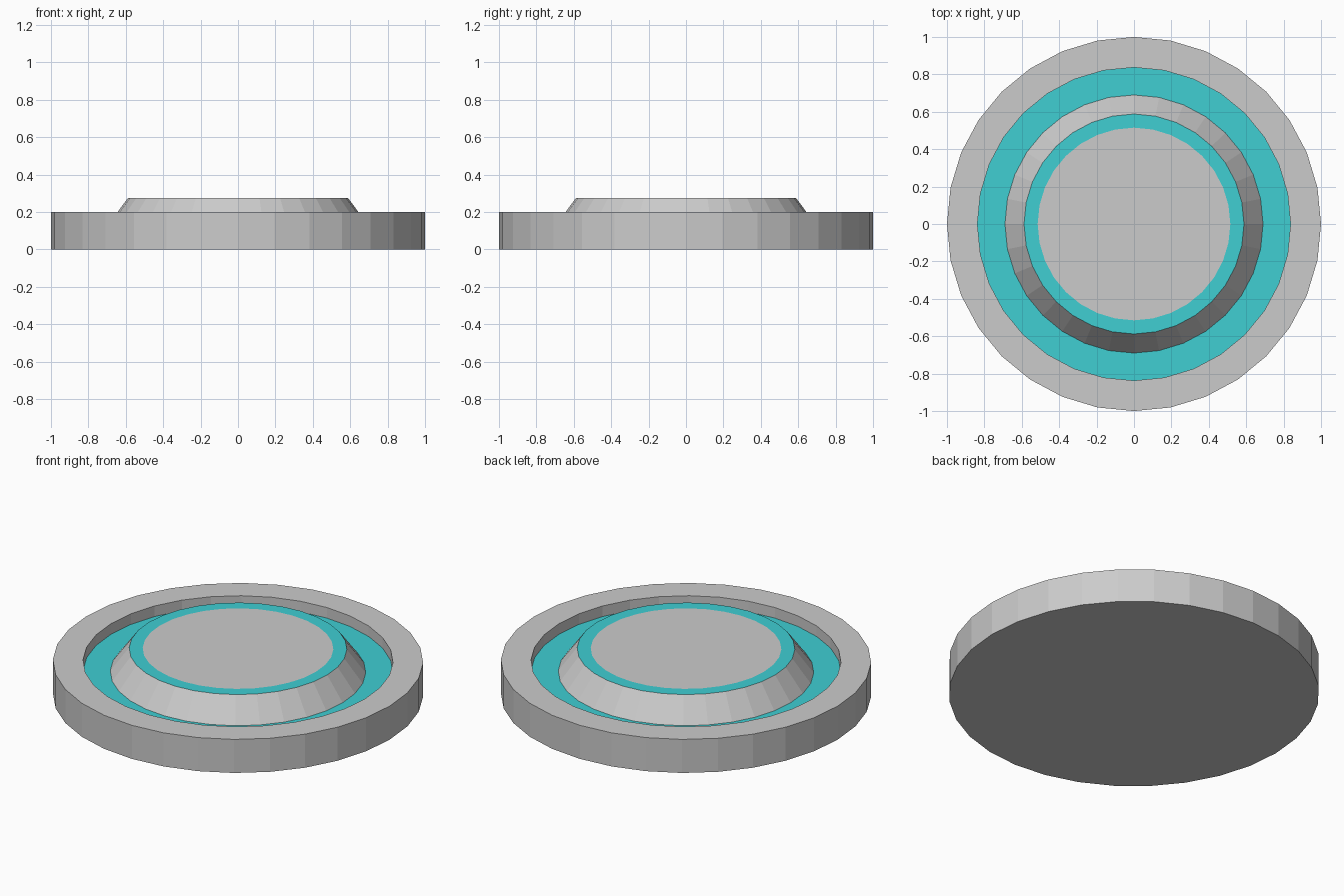
import bpy, bmesh, math

if "Cube" in bpy.data.objects:
    bpy.data.objects.remove(bpy.data.objects["Cube"])

SIDES = 32

cyan = bpy.data.materials.new("cyan")
cyan.diffuse_color = (0.05, 0.62, 0.65, 1)
cyan.use_nodes = True
cyan.node_tree.nodes["Principled BSDF"].inputs["Base Color"].default_value = cyan.diffuse_color
grey = bpy.data.materials.new("grey")


def lathe(name, profile, coloured):
    """Revolve (radius, z) points around z; cap both ends; colour the listed bands."""
    bm = bmesh.new()
    rings = []
    for r, z in profile:
        rings.append([bm.verts.new((r * math.cos(2 * math.pi * i / SIDES),
                                    r * math.sin(2 * math.pi * i / SIDES), z))
                      for i in range(SIDES)])
    for band, (a, b) in enumerate(zip(rings, rings[1:])):
        for i in range(SIDES):
            j = (i + 1) % SIDES
            face = bm.faces.new((a[i], a[j], b[j], b[i]))
            face.material_index = 1 if band in coloured else 0
    bm.faces.new(rings[0][::-1])
    bm.faces.new(rings[-1])
    mesh = bpy.data.meshes.new(name)
    bm.to_mesh(mesh)
    bm.free()
    mesh.materials.append(None)
    mesh.materials.append(cyan)
    obj = bpy.data.objects.new(name, mesh)
    bpy.context.collection.objects.link(obj)
    return obj


bpy.data.materials.remove(grey)

# Round pad: outer wall, flat rim, coloured groove, sloped raised centre with coloured border
lathe("round_pad", [
    (1.0, 0.0),
    (1.0, 0.2),       # outer wall
    (0.837, 0.2),     # rim
    (0.837, 0.137),   # groove wall
    (0.69, 0.137),    # groove floor (coloured)
    (0.588, 0.275),   # sloped side of the raised centre
    (0.515, 0.275),   # border of the raised centre (coloured)
], coloured={3, 5})
